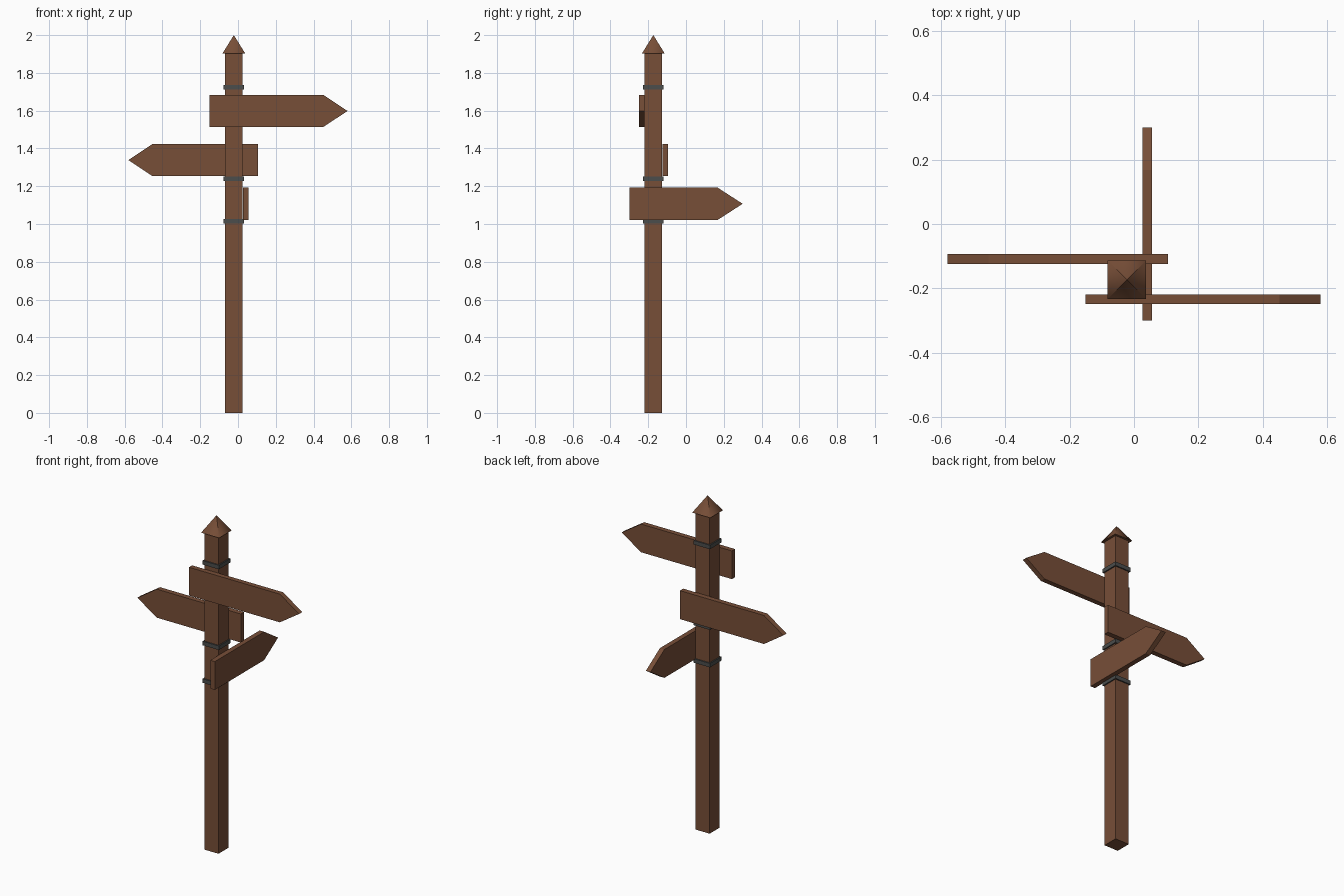
import bpy, bmesh
from mathutils import Matrix, Vector

if "Cube" in bpy.data.objects:
    bpy.data.objects.remove(bpy.data.objects["Cube"])

PX, PY = -0.022, -0.173          # post axis


def material(name, rgb):
    m = bpy.data.materials.new(name)
    m.diffuse_color = (*rgb, 1.0)
    m.use_nodes = True
    m.node_tree.nodes["Principled BSDF"].inputs["Base Color"].default_value = m.diffuse_color
    return m


WOOD = material("brown wood", (0.185, 0.077, 0.039))
IRON = material("dark grey iron", (0.070, 0.074, 0.072))


def finish(name, bm, mat):
    bmesh.ops.recalc_face_normals(bm, faces=bm.faces)
    me = bpy.data.meshes.new(name)
    bm.to_mesh(me)
    bm.free()
    me.materials.append(mat)
    ob = bpy.data.objects.new(name, me)
    bpy.context.collection.objects.link(ob)
    return ob


def post_box(name, width, z0, z1, mat):
    """Square block centred on the post axis."""
    bm = bmesh.new()
    m = Matrix.Translation((PX, PY, (z0 + z1) / 2)) @ Matrix.Diagonal((width, width, z1 - z0, 1))
    bmesh.ops.create_cube(bm, size=1, matrix=m)
    return finish(name, bm, mat)


def arrow_board(name, tail, shoulder, tip, z0, z1, d0, d1, along_y=False):
    """Arrow outline in a vertical plane, extruded from depth d0 to d1."""
    outline = [(tail, z0), (shoulder, z0), (tip, (z0 + z1) / 2), (shoulder, z1), (tail, z1)]
    bm = bmesh.new()
    verts = [bm.verts.new((d0, a, z) if along_y else (a, d0, z)) for a, z in outline]
    face = bm.faces.new(verts)
    ext = bmesh.ops.extrude_face_region(bm, geom=[face])
    move = Vector((d1 - d0, 0, 0)) if along_y else Vector((0, d1 - d0, 0))
    bmesh.ops.translate(bm, vec=move, verts=[v for v in ext["geom"] if isinstance(v, bmesh.types.BMVert)])
    return finish(name, bm, WOOD)


# Post and iron bands
post_box("post", 0.093, 0.0, 1.905, WOOD)
for label, z in (("lower", 1.014), ("middle", 1.239), ("upper", 1.723)):
    post_box(label + "_band", 0.108, z - 0.012, z + 0.012, IRON)

# Pyramid cap
bm = bmesh.new()
h = 0.06
base = [bm.verts.new((PX + sx * h, PY + sy * h, 1.903)) for sx, sy in ((-1, -1), (1, -1), (1, 1), (-1, 1))]
apex = bm.verts.new((PX, PY, 2.0))
bm.faces.new(base)
for i in range(4):
    bm.faces.new((base[i], base[(i + 1) % 4], apex))
cap = finish("post_cap", bm, WOOD)

# Cap shading is blended round the eaves and creased at the peak
me = cap.data
me.shade_smooth()
normals = []
for poly in me.polygons:
    for vi in poly.vertices:
        co = me.vertices[vi].co
        if len(poly.vertices) == 4 or co.z > 1.95:
            normals.append(poly.normal.copy())
        else:
            normals.append(Vector((co.x - PX, co.y - PY, 0.055)).normalized())
me.normals_split_custom_set(normals)

# Three pointing boards, one on each of three post sides
arrow_board("front_board", -0.151, 0.452, 0.58, 1.514, 1.683, -0.249, -0.219)
arrow_board("back_board", 0.106, -0.452, -0.58, 1.253, 1.424, -0.125, -0.094)
arrow_board("side_board", -0.30, 0.168, 0.30, 1.022, 1.192, 0.026, 0.056, along_y=True)
